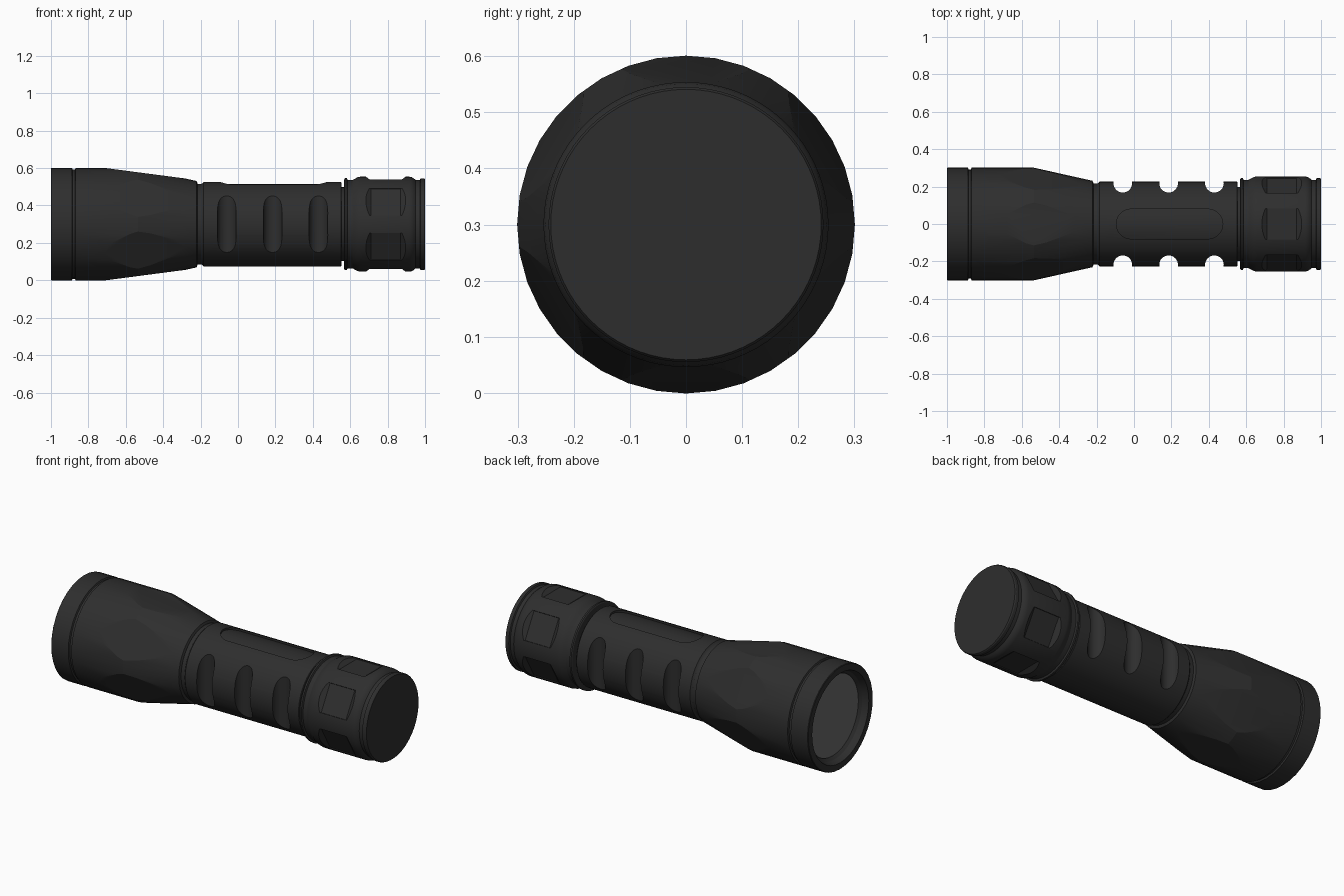
import bpy, bmesh, math
from mathutils import Vector, Matrix

if "Cube" in bpy.data.objects:
    bpy.data.objects.remove(bpy.data.objects["Cube"])

CZ = 0.30  # height of the flashlight axis


def material(name, v):
    m = bpy.data.materials.new(name)
    m.diffuse_color = (v, v, v, 1)
    m.use_nodes = True
    m.node_tree.nodes["Principled BSDF"].inputs["Base Color"].default_value = m.diffuse_color
    return m


BLACK = material("black", 0.027)
GLASS = material("lens_grey", 0.14)


def make(name, bm, mat=BLACK):
    bmesh.ops.recalc_face_normals(bm, faces=bm.faces)
    me = bpy.data.meshes.new(name)
    bm.to_mesh(me)
    bm.free()
    ob = bpy.data.objects.new(name, me)
    bpy.context.collection.objects.link(ob)
    me.materials.append(mat)
    return ob


def lathe(profile, n=72):
    """Closed solid turned around the x axis from (x, radius) points."""
    bm = bmesh.new()
    rings = []
    for x, r in profile:
        rings.append([bm.verts.new((x, r * math.cos(2 * math.pi * i / n),
                                    CZ + r * math.sin(2 * math.pi * i / n))) for i in range(n)])
    for a, b in zip(rings, rings[1:]):
        for i in range(n):
            j = (i + 1) % n
            bm.faces.new((a[i], a[j], b[j], b[i]))
    bm.faces.new(rings[0])
    bm.faces.new(rings[-1])
    return bm


def activate(ob):
    bpy.ops.object.select_all(action='DESELECT')
    ob.select_set(True)
    bpy.context.view_layer.objects.active = ob


def cut(ob, cutter):
    activate(ob)
    mod = ob.modifiers.new("cut", 'BOOLEAN')
    mod.operation = 'DIFFERENCE'
    mod.solver = 'EXACT'
    mod.object = cutter
    bpy.ops.object.modifier_apply(modifier=mod.name)
    bpy.data.objects.remove(cutter, do_unlink=True)


def smooth(ob, angle=25):
    activate(ob)
    bpy.ops.object.shade_smooth_by_angle(angle=math.radians(angle))


SIX = [math.radians(30 + 60 * k) for k in range(6)]

# Head: recessed front, bezel groove, taper, six slanted flats
bm = lathe([(-0.95, 0.235), (-0.965, 0.25), (-1.0, 0.262), (-1.0, 0.298), (-0.997, 0.301),
            (-0.888, 0.301), (-0.884, 0.292), (-0.872, 0.292), (-0.868, 0.301),
            (-0.535, 0.301), (-0.222, 0.231), (-0.217, 0.22), (-0.215, 0.15)], 36)
slope = 0.057 / 0.435
for a in SIX:
    radial = Vector((0, math.cos(a), math.sin(a)))
    res = bmesh.ops.bisect_plane(
        bm, geom=bm.verts[:] + bm.edges[:] + bm.faces[:], dist=1e-5,
        plane_co=Vector((-0.715, 0, CZ)) + radial * 0.301,
        plane_no=(radial + Vector((slope, 0, 0))).normalized(), clear_outer=True)
    edges = [e for e in res['geom_cut'] if isinstance(e, bmesh.types.BMEdge) and e.is_boundary]
    bmesh.ops.edgenet_fill(bm, edges=edges)
smooth(make("head", bm), 12)

# Lens
smooth(make("lens", lathe([(-0.953, 0.232), (-0.945, 0.232)]), GLASS))

# Grip tube with narrow necks at both ends
grip = make("grip", lathe([(-0.225, 0.216), (-0.195, 0.216), (-0.19, 0.219), (-0.184, 0.226),
                           (0.55, 0.226), (0.553, 0.223), (0.553, 0.198), (0.60, 0.198)]))

# Three scalloped grooves on each side of the grip
for x in (-0.06, 0.185, 0.43):
    for s in (-1, 1):
        bm = bmesh.new()
        bmesh.ops.create_cone(bm, cap_ends=True, segments=32, radius1=0.05, radius2=0.05, depth=0.6,
                              matrix=Matrix.Translation((x, s * 0.218, CZ)))
        cut(grip, make("groove_cutter", bm))

# Shallow pill-shaped recess on top, its floor following the tube
bm = bmesh.new()
pill = []
for cx, start in ((0.395, -90), (-0.015, 90)):
    for i in range(13):
        a = math.radians(start + 15 * i)
        pill.append(bm.verts.new((cx + 0.08 * math.cos(a), 0.08 * math.sin(a), CZ + 0.15)))
face = bm.faces.new(pill)
ext = bmesh.ops.extrude_face_region(bm, geom=[face])
bmesh.ops.translate(bm, vec=(0, 0, 0.15), verts=[v for v in ext['geom'] if isinstance(v, bmesh.types.BMVert)])
pill_cutter = make("recess_cutter", bm)
cut(pill_cutter, make("floor_cutter", lathe([(-0.5, 0.215), (0.9, 0.215)])))
cut(grip, pill_cutter)
smooth(grip)

# Tail cap with flange, raised band and end rim
tail = make("tail_cap", lathe([
    (0.568, 0.19), (0.568, 0.24), (0.572, 0.246), (0.582, 0.246), (0.586, 0.236), (0.612, 0.236),
    (0.625, 0.243), (0.64, 0.251), (0.655, 0.254), (0.915, 0.254), (0.93, 0.251), (0.942, 0.243),
    (0.95, 0.236), (0.972, 0.236), (0.976, 0.245), (0.994, 0.245), (1.0, 0.241)]))

# Six flat finger pads cut into the raised band
for a in SIX:
    bm = bmesh.new()
    bmesh.ops.create_cube(bm, size=2)
    for v in bm.verts:
        top = v.co.z > 0
        v.co = Vector((0.79 + v.co.x * (0.118 if top else 0.08),
                       v.co.y * (0.09 if top else 0.082), 0.262 if top else 0.235))
    bmesh.ops.transform(bm, verts=bm.verts,
                        matrix=Matrix.Translation((0, 0, CZ)) @ Matrix.Rotation(a - math.pi / 2, 4, 'X'))
    cut(tail, make("pad_cutter", bm))
smooth(tail)
